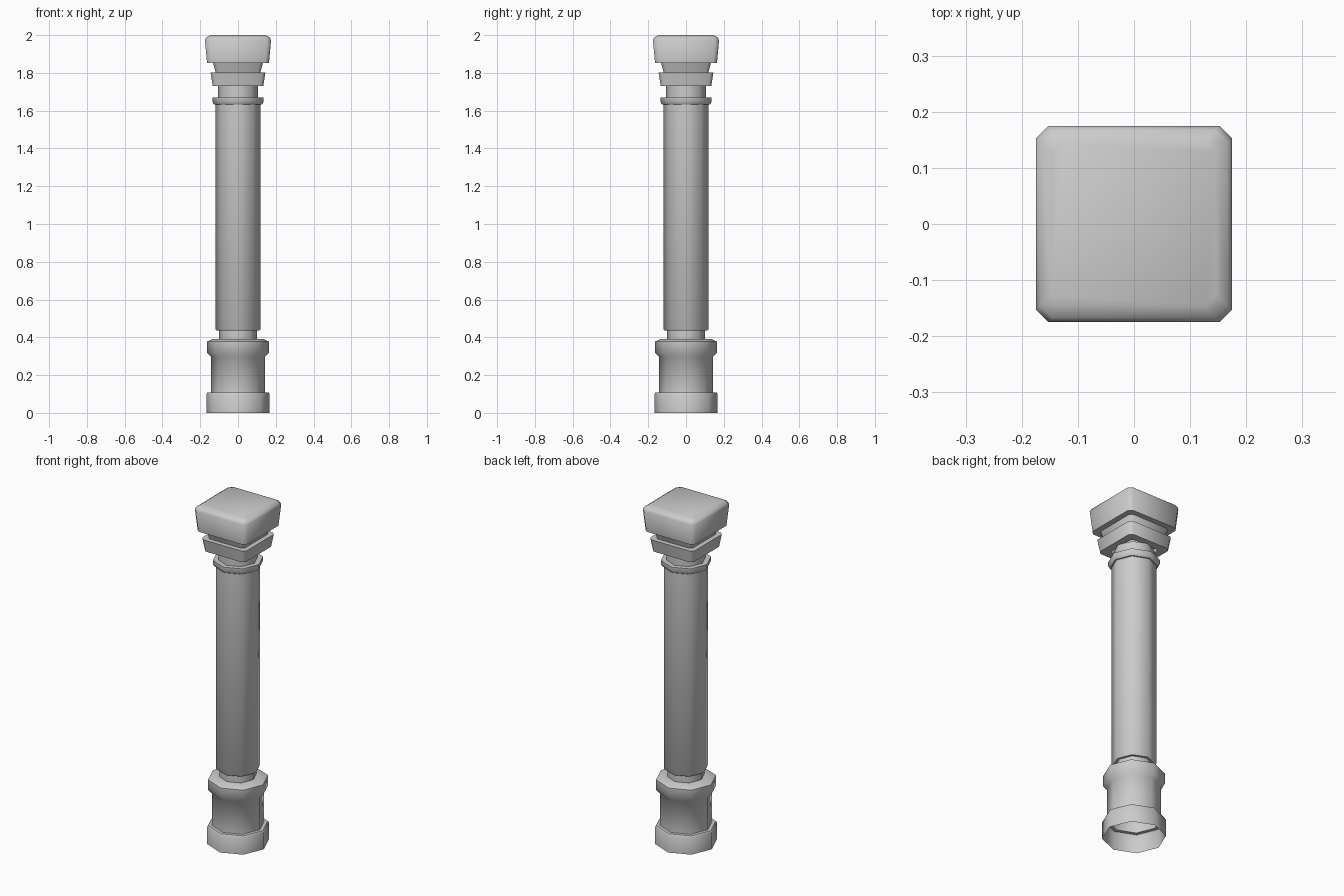
import bpy, bmesh, math

if "Cube" in bpy.data.objects:
    bpy.data.objects.remove(bpy.data.objects["Cube"])


def octagon(r):
    # corners lie on the x and y axes
    return [(r * math.cos(i * math.pi / 4), r * math.sin(i * math.pi / 4)) for i in range(8)]


def cut_square(h, ratio=0.13):
    # square with small clipped corners
    c = h * (1 - ratio)
    return [(h, -c), (h, c), (c, h), (-c, h), (-h, c), (-h, -c), (-c, -h), (c, -h)]


def stack(name, section, profile, cap_top=False):
    """Join one 8-sided ring per (half width, height) into a shell."""
    bm = bmesh.new()
    rings = [[bm.verts.new((x, y, z)) for x, y in section(r)] for r, z in profile]
    for a, b in zip(rings, rings[1:]):
        for i in range(8):
            j = (i + 1) % 8
            bm.faces.new((a[i], a[j], b[j], b[i]))
    if cap_top:
        bm.faces.new(rings[-1])
    mesh = bpy.data.meshes.new(name)
    bm.to_mesh(mesh)
    bm.free()
    ob = bpy.data.objects.new(name, mesh)
    bpy.context.collection.objects.link(ob)
    bpy.ops.object.select_all(action='DESELECT')
    ob.select_set(True)
    bpy.context.view_layer.objects.active = ob
    bpy.ops.object.shade_smooth_by_angle(angle=math.radians(52))
    return ob


# Pedestal, open underneath
stack("pedestal", octagon, [
    (0.168, 0.0), (0.168, 0.098), (0.162, 0.108), (0.142, 0.108), (0.142, 0.297),
    (0.163, 0.318), (0.163, 0.378), (0.132, 0.392), (0.10, 0.392)])

# Shaft with lower neck, collar and upper neck
stack("shaft", octagon, [
    (0.10, 0.392), (0.10, 0.435), (0.113, 0.435), (0.119, 0.443), (0.119, 1.633),
    (0.127, 1.633), (0.136, 1.646), (0.136, 1.67), (0.107, 1.67), (0.107, 1.73)])

# Square capital in three tiers
stack("capital", cut_square, [
    (0.09, 1.73), (0.134, 1.73), (0.145, 1.802), (0.118, 1.802), (0.132, 1.852),
    (0.164, 1.852), (0.175, 1.975), (0.167, 1.988), (0.146, 2.0)], cap_top=True)
